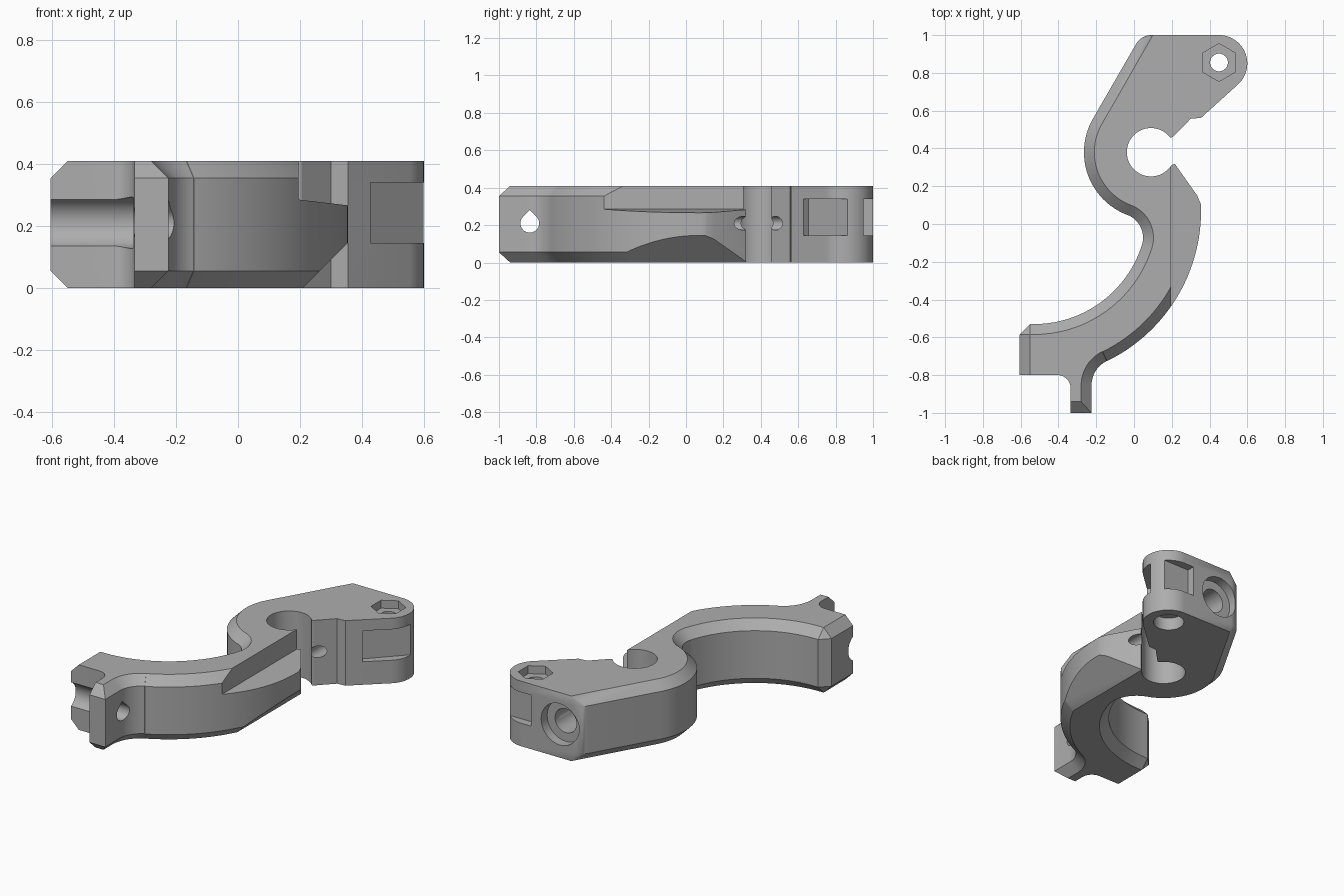
import bpy, bmesh, math

cube = bpy.data.objects.get("Cube")
if cube:
    bpy.data.objects.remove(cube, do_unlink=True)

H, C = 0.41, 0.055      # body height, chamfer size

grey = bpy.data.materials.new("plain_grey")
grey.use_nodes = True
grey.diffuse_color = (0.42, 0.42, 0.42, 1)
grey.node_tree.nodes["Principled BSDF"].inputs["Base Color"].default_value = (0.42, 0.42, 0.42, 1)


def polar(cx, cy, r, deg):
    a = math.radians(deg)
    return (cx + r * math.cos(a), cy + r * math.sin(a))


def circle(cx, cy, r, n=40, start=0):
    return [polar(cx, cy, r, start + 360 * i / n) for i in range(n)]


def finish(name, bm):
    bmesh.ops.recalc_face_normals(bm, faces=bm.faces)
    mesh = bpy.data.meshes.new(name)
    bm.to_mesh(mesh)
    bm.free()
    mesh.materials.append(grey)
    ob = bpy.data.objects.new(name, mesh)
    bpy.context.collection.objects.link(ob)
    return ob


def prism(name, pts, axis, lo, hi):
    """Extrude a 2D polygon along one axis."""
    place = {"x": lambda a, b, t: (t, a, b),
             "y": lambda a, b, t: (a, t, b),
             "z": lambda a, b, t: (a, b, t)}[axis]
    bm = bmesh.new()
    rings = [[bm.verts.new(place(a, b, t)) for a, b in pts] for t in (lo, hi)]
    for ring in rings:
        bm.faces.new(ring)
    for i in range(len(pts)):
        j = (i + 1) % len(pts)
        bm.faces.new((rings[0][i], rings[0][j], rings[1][j], rings[1][i]))
    return finish(name, bm)


# Outline as pairs: full-size wall point and chamfered cap point
outline = []


def point(x, y, cap=None):
    outline.append(((x, y), cap or (x, y)))


def arc(cx, cy, r, a0, a1, n, cap_r=None):
    for i in range(n + 1):
        a = a0 + (a1 - a0) * i / n
        outline.append((polar(cx, cy, r, a), polar(cx, cy, cap_r or r, a)))


# Lug corner and chamfered left side
for i in range(7):
    point(*polar(0.09, 0.91, 0.09, 90 + 10 * i), cap=(0.10, 1.0))
arc(0.09, 0.38, 0.355, 150, 249.2, 24, 0.355 - C)
arc(-0.082, -0.073, 0.13, 69.2, -17.7, 18, 0.13 + C)
arc(-0.53, 0.07, 0.60, -17.7, -90, 28, 0.60 + C)
# Blunt arm end
point(-0.55, -0.53, (-0.55, -0.585))
point(-0.605, -0.585, (-0.55, -0.585))
point(-0.605, -0.80, (-0.55, -0.80))
# Foot
arc(-0.405, -0.87, 0.07, 90, 0, 10)
point(-0.335, -0.94)
point(-0.335, -1.0, (-0.335, -0.94))
point(-0.225, -1.0, (-0.28, -0.94))
arc(-0.08, -0.855, 0.145, 180, 116, 12, 0.145 + C)
# Outer sweep of the arm and clamp tip
arc(-0.53, 0.07, 0.885, -64, 2, 40, 0.885 - C)
point(0.352, 0.11)
point(0.335, 0.15)
point(0.215, 0.32)
# Bore, open on one side
arc(0.09, 0.38, 0.128, -33, -323, 48)
# Upper jaw and rounded lug
point(0.205, 0.46)
point(0.30, 0.557)
point(0.355, 0.562)
arc(0.45, 0.85, 0.15, -45, 90, 24)

# Body: four stacked rings give the chamfers
bm = bmesh.new()
rings = []
for z, k in ((0, 1), (C, 0), (H - C, 0), (H, 1)):
    rings.append([bm.verts.new((*p[k], z)) for p in outline])
count = len(outline)
for low, high in zip(rings, rings[1:]):
    for i in range(count):
        j = (i + 1) % count
        bm.faces.new((low[i], low[j], high[j], high[i]))
bm.faces.new(rings[0])
bm.faces.new(rings[-1])
bmesh.ops.remove_doubles(bm, verts=bm.verts, dist=0.0005)
body = finish("clamp_arm_body", bm)

MID = 0.21
teardrop = [polar(-0.835, MID, 0.05, 135 + 270 * i / 30) for i in range(31)]
teardrop.append((-0.835, MID + 0.071))

cutters = [
    # Lowered ramp and sloped underside of the clamp tip
    prism("ramp_cutter", [(0.195, 0.285), (0.5, 0.249), (0.5, 0.6), (0.195, 0.6)], "y", -0.7, 0.385),
    prism("underside_cutter", [(0.11, -0.1), (0.6, -0.1), (0.6, 0.39)], "y", -0.7, 0.385),
    # Pivot hole, nut seat and lower counterbore
    prism("pivot_hole_cutter", circle(0.45, 0.855, 0.047), "z", -0.1, 0.6),
    prism("nut_seat_cutter", circle(0.45, 0.855, 0.1, 6, 30), "z", H - 0.05, 0.6),
    prism("pivot_counterbore_cutter", circle(0.45, 0.855, 0.09), "z", -0.1, 0.08),
    # Side pockets in the lug
    prism("front_pocket_cutter", [(0.40, 0.655), (0.60, 0.865), (0.80, 0.665), (0.60, 0.455)], "z", 0.145, 0.34),
    prism("back_pocket_cutter", [(0.38, 0.95), (0.7, 0.95), (0.7, 1.1), (0.38, 1.1)], "z", 0.145, 0.34),
    # Clamp screw passage from the back
    prism("screw_head_cutter", circle(0.18, MID, 0.13), "y", 0.94, 1.1),
    prism("screw_shank_cutter", circle(0.18, MID, 0.075), "y", 0.72, 1.05),
    prism("screw_hole_cutter", circle(0.222, MID, 0.037, 24), "y", 0.12, 0.9),
    # Foot hole and open groove
    prism("foot_hole_cutter", teardrop, "x", -0.7, -0.1),
    prism("groove_cutter", circle(-0.835, MID, 0.083), "x", -0.7, -0.337),
]

bpy.context.view_layer.objects.active = body
for cutter in cutters:
    cutter.hide_render = True
    mod = body.modifiers.new(cutter.name, "BOOLEAN")
    mod.operation = "DIFFERENCE"
    mod.solver = "EXACT"
    mod.object = cutter
    bpy.ops.object.modifier_apply(modifier=mod.name)
for cutter in cutters:
    bpy.data.objects.remove(cutter, do_unlink=True)

bpy.ops.object.select_all(action="DESELECT")
body.select_set(True)
bpy.ops.object.shade_smooth_by_angle(angle=math.radians(25))
